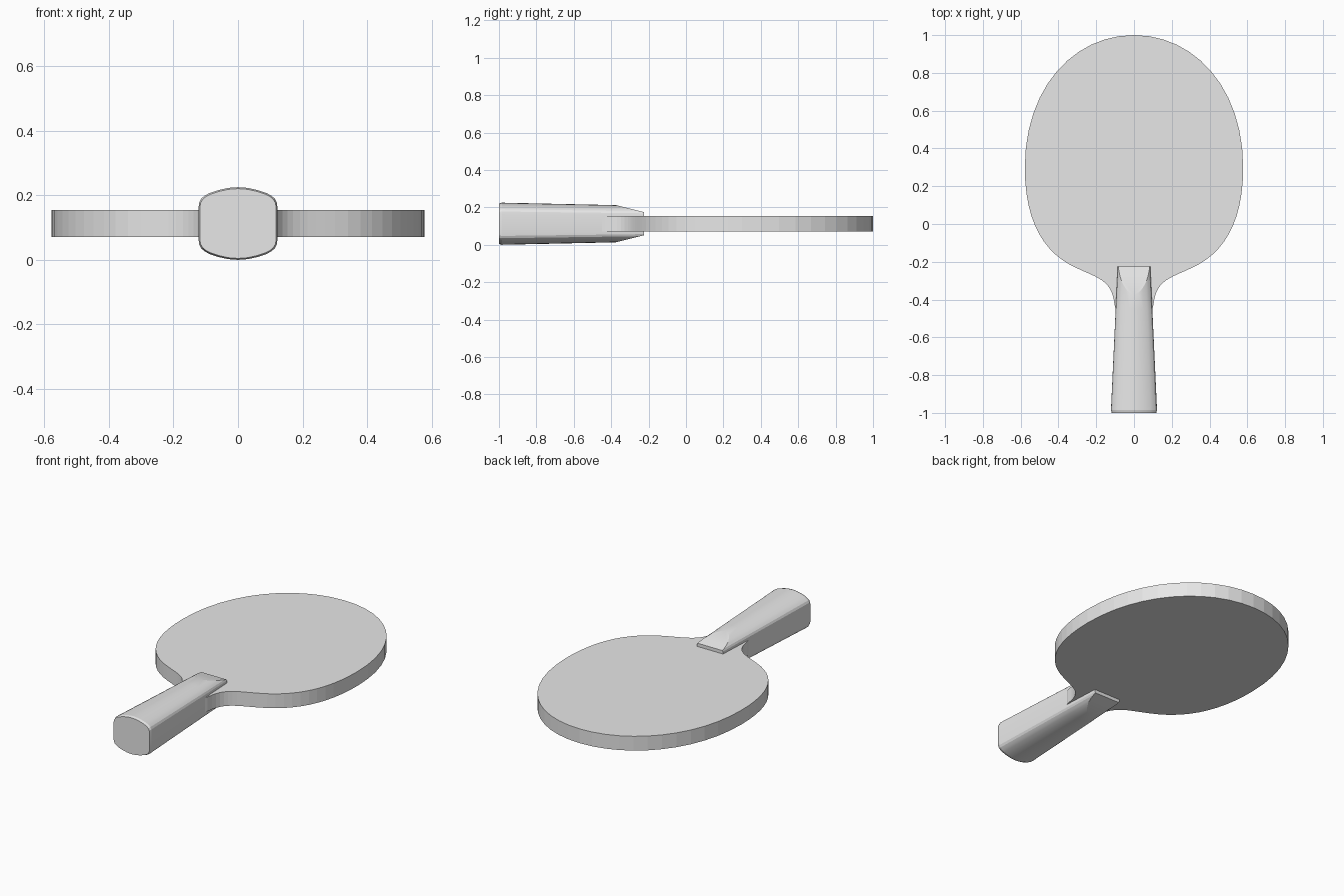
import bpy, bmesh
from mathutils import Vector
from mathutils.geometry import interpolate_bezier

cube = bpy.data.objects.get("Cube")
if cube:
    bpy.data.objects.remove(cube, do_unlink=True)

grey = bpy.data.materials.new("plain_grey")
grey.use_nodes = True
grey.diffuse_color = (0.8, 0.8, 0.8, 1)
grey.node_tree.nodes["Principled BSDF"].inputs["Base Color"].default_value = grey.diffuse_color

MID = 0.1125  # height of the paddle's middle plane


def finish(name, bm):
    bmesh.ops.recalc_face_normals(bm, faces=bm.faces)
    mesh = bpy.data.meshes.new(name)
    bm.to_mesh(mesh)
    bm.free()
    mesh.materials.append(grey)
    obj = bpy.data.objects.new(name, mesh)
    bpy.context.collection.objects.link(obj)
    return obj


# Blade: half outline from three curves (point, handle, handle, point), mirrored
curves = [
    ((0, 1), (0.32, 1), (0.578, 0.72), (0.578, 0.3)),
    ((0.578, 0.3), (0.578, 0), (0.47, -0.16), (0.3, -0.235)),
    ((0.3, -0.235), (0.17, -0.295), (0.105, -0.3), (0.1, -0.47)),
]
half = []
for curve in curves:
    points = interpolate_bezier(*[Vector((x, y, 0)) for x, y in curve], 13)
    half += points[:-1]
half.append(Vector((0.08, -0.5, 0)))
outline = half + [Vector((-p.x, p.y, 0)) for p in reversed(half[1:])]

bm = bmesh.new()
base = bm.faces.new([bm.verts.new((p.x, p.y, 0.07)) for p in outline])
top = bmesh.ops.extrude_face_region(bm, geom=[base], use_keep_orig=True)
for v in top["geom"]:
    if isinstance(v, bmesh.types.BMVert):
        v.co.z = 0.155
finish("blade", bm)

# Handle: rounded section lofted along a gentle taper
quarter = [(1, 0.45), (0.985, 0.58), (0.93, 0.69), (0.84, 0.77),
           (0.72, 0.84), (0.5, 0.92), (0.25, 0.98), (0, 1)]
upper = quarter + [(-x, z) for x, z in reversed(quarter[:-1])]
section = upper + [(-x, -z) for x, z in upper]

# Stations: y, half width, half height
stations = [(-1, 0.118, 0.108), (-0.985, 0.122, 0.1125),
            (-0.45, 0.097, 0.101), (-0.225, 0.086, 0.096)]
bm = bmesh.new()
rings = [[bm.verts.new((x * w, y, MID + z * h)) for x, z in section]
         for y, w, h in stations]
for a, b in zip(rings, rings[1:]):
    for i in range(len(section)):
        j = (i + 1) % len(section)
        bm.faces.new((a[i], a[j], b[j], b[i]))
bm.faces.new(rings[0])
bm.faces.new(rings[-1])
bmesh.ops.recalc_face_normals(bm, faces=bm.faces)

# Sloped cuts where the handle meets the blade, above and below
for side in (1, -1):
    cut = bmesh.ops.bisect_plane(
        bm, geom=bm.verts[:] + bm.edges[:] + bm.faces[:],
        plane_co=(0, -0.225, MID + side * 0.062),
        plane_no=(0, 0.25, side), clear_outer=True)
    edges = [e for e in cut["geom_cut"] if isinstance(e, bmesh.types.BMEdge)]
    bmesh.ops.edgeloop_fill(bm, edges=edges)
handle = finish("handle", bm)

bpy.ops.object.select_all(action="DESELECT")
handle.select_set(True)
bpy.context.view_layer.objects.active = handle
# The slopes meet the arch at a shallow angle, so keep them crisp
bpy.ops.object.shade_smooth_by_angle(angle=0.24)
